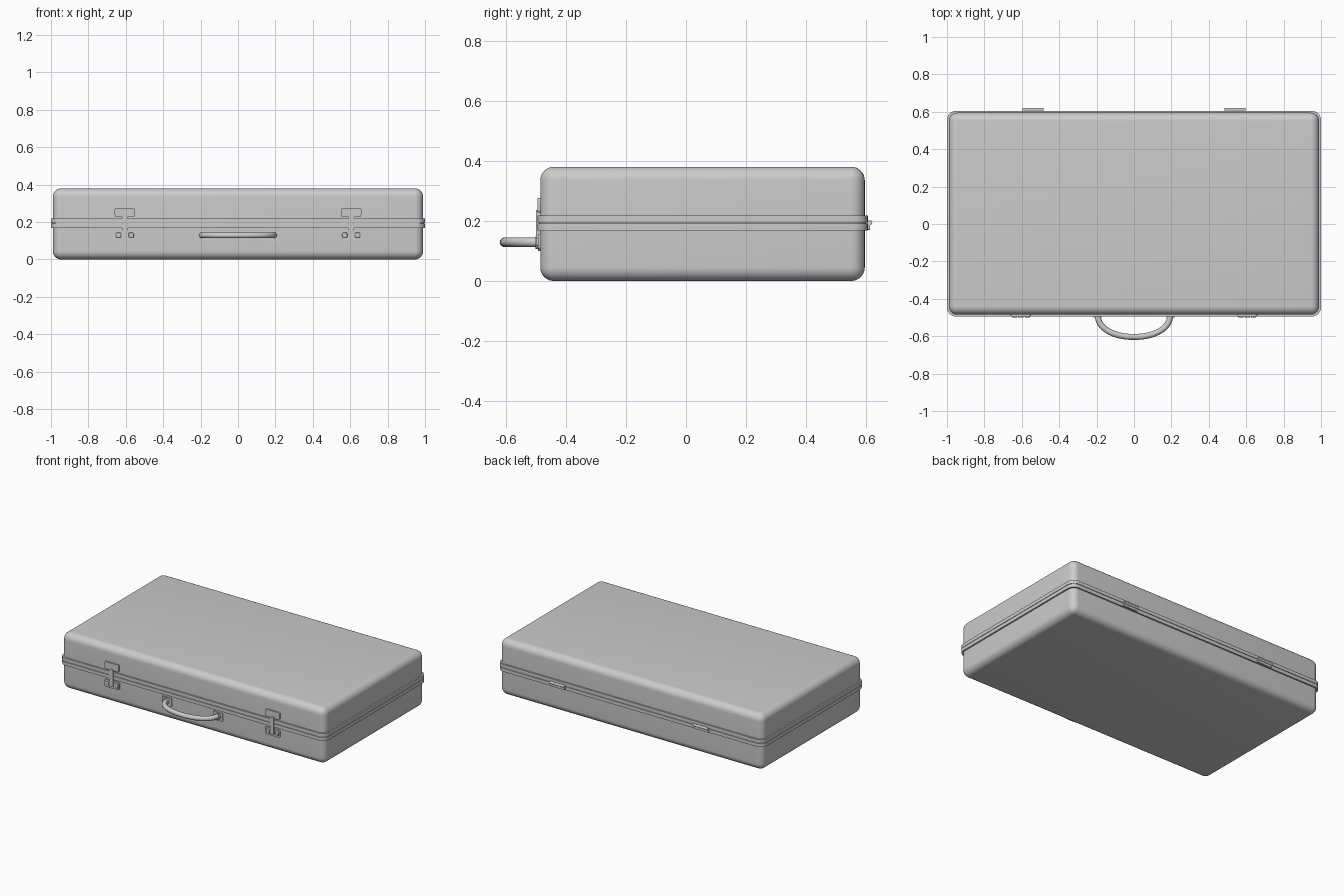
import bpy, bmesh, math
from mathutils import Vector

if "Cube" in bpy.data.objects:
    bpy.data.objects.remove(bpy.data.objects["Cube"])

CY = 0.055      # centre of the case body in y
FRONT = -0.485  # front wall of the case


def finish(name, bm):
    bmesh.ops.recalc_face_normals(bm, faces=bm.faces)
    me = bpy.data.meshes.new(name)
    bm.to_mesh(me)
    bm.free()
    ob = bpy.data.objects.new(name, me)
    bpy.context.collection.objects.link(ob)
    bpy.context.view_layer.objects.active = ob
    ob.select_set(True)
    bpy.ops.object.shade_smooth_by_angle(angle=math.radians(35))
    ob.select_set(False)
    return ob


def box(name, lo, hi, radius=0.0, pick=lambda a, b: True, segments=5):
    """Box between two corners; bevels the edges chosen by pick(a, b)."""
    bm = bmesh.new()
    bmesh.ops.create_cube(bm, size=1)
    for v in bm.verts:
        v.co = Vector([l if c < 0 else h for c, l, h in zip(v.co, lo, hi)])
    if radius:
        edges = [e for e in bm.edges if pick(e.verts[0].co, e.verts[1].co)]
        bmesh.ops.bevel(bm, geom=edges, offset=radius, segments=segments,
                        profile=0.5, affect='EDGES')
    return finish(name, bm)


def along(axis):
    return lambda a, b: abs(a[axis] - b[axis]) > 1e-5


def cylinder(name, centre, radius, length, axis, sides=20):
    bm = bmesh.new()
    bmesh.ops.create_cone(bm, cap_ends=True, segments=sides, radius1=radius,
                          radius2=radius, depth=length)
    z = Vector((0, 0, 1))
    rot = z.rotation_difference(Vector(axis)).to_matrix()
    for v in bm.verts:
        v.co = rot @ v.co + Vector(centre)
    return finish(name, bm)


# Shell halves, rounded everywhere except at the seam
X, Y = 0.99, 0.54
box("lower_shell", (-X, CY - Y, 0), (X, CY + Y, 0.191), 0.045,
    lambda a, b: min(a.z, b.z) < 0.01, 8)
box("upper_shell", (-X, CY - Y, 0.195), (X, CY + Y, 0.38), 0.045,
    lambda a, b: max(a.z, b.z) > 0.37, 8)

# Metal rim bands on both sides of the seam
RX, RY = 1.0, 0.55
box("lower_rim", (-RX, CY - RY, 0.168), (RX, CY + RY, 0.1915), 0.05, along(2), 8)
box("upper_rim", (-RX, CY - RY, 0.1945), (RX, CY + RY, 0.218), 0.05, along(2), 8)
box("seam_strip", (-X - .004, CY - Y - .004, 0.188), (X + .004, CY + Y + .004, 0.198),
    0.047, along(2), 8)

for side, s in (("left", -1), ("right", 1)):
    def span(cx, half):
        return s * cx - half, s * cx + half

    # Latch: catch plate, strap over the rim, base plate and buttons
    a, b = span(0.605, 0.054)
    box(side + "_latch_catch", (a, FRONT - 0.010, 0.227), (b, FRONT + 0.01, 0.276), 0.01, along(1))
    a, b = span(0.605, 0.014)
    box(side + "_latch_strap", (a, FRONT - 0.015, 0.118), (b, FRONT + 0.01, 0.236), 0.004,
        along(1), 3)
    a, b = span(0.605, 0.056)
    box(side + "_latch_base", (a, FRONT - 0.008, 0.105), (b, FRONT + 0.01, 0.155), 0.01, along(1))
    for n, d in (("inner", -0.034), ("outer", 0.034)):
        a, b = span(0.605 + d, 0.014)
        box(f"{side}_latch_{n}_button", (a, FRONT - 0.015, 0.117), (b, FRONT, 0.143), 0.005)

    # Handle mount: plate and socket
    a, b = span(0.192, 0.036)
    box(side + "_handle_plate", (a, FRONT - 0.008, 0.099), (b, FRONT + 0.01, 0.154), 0.004,
        along(1), 2)
    cylinder(side + "_handle_socket", (s * 0.195, FRONT - 0.009, 0.127), 0.021, 0.014, (0, 1, 0))

    # Hinge: leaf on the rim and barrel at the seam
    a, b = span(0.54, 0.056)
    box(side + "_hinge_leaf", (a, CY + RY - 0.01, 0.170), (b, CY + RY + 0.007, 0.200), 0.003,
        along(1), 2)
    cylinder(side + "_hinge_barrel", (s * 0.54, CY + RY + 0.007, 0.194), 0.008, 0.112, (1, 0, 0))

# Handle: round tube swept along a half ellipse
curve = bpy.data.curves.new("handle_path", 'CURVE')
curve.dimensions = '3D'
curve.bevel_depth = 0.016
curve.bevel_resolution = 5
curve.use_fill_caps = True
N = 32
spline = curve.splines.new('POLY')
spline.points.add(N)
for i, p in enumerate(spline.points):
    t = math.pi * i / N
    px = math.copysign(abs(math.cos(t)) ** 0.95, math.cos(t))
    p.co = (0.193 * px, -0.490 - 0.114 * math.sin(t) ** 0.95, 0.129, 1)
path = bpy.data.objects.new("handle_path", curve)
me = bpy.data.meshes.new_from_object(path)
bm = bmesh.new()
bm.from_mesh(me)
bpy.data.objects.remove(path)
finish("handle", bm)
